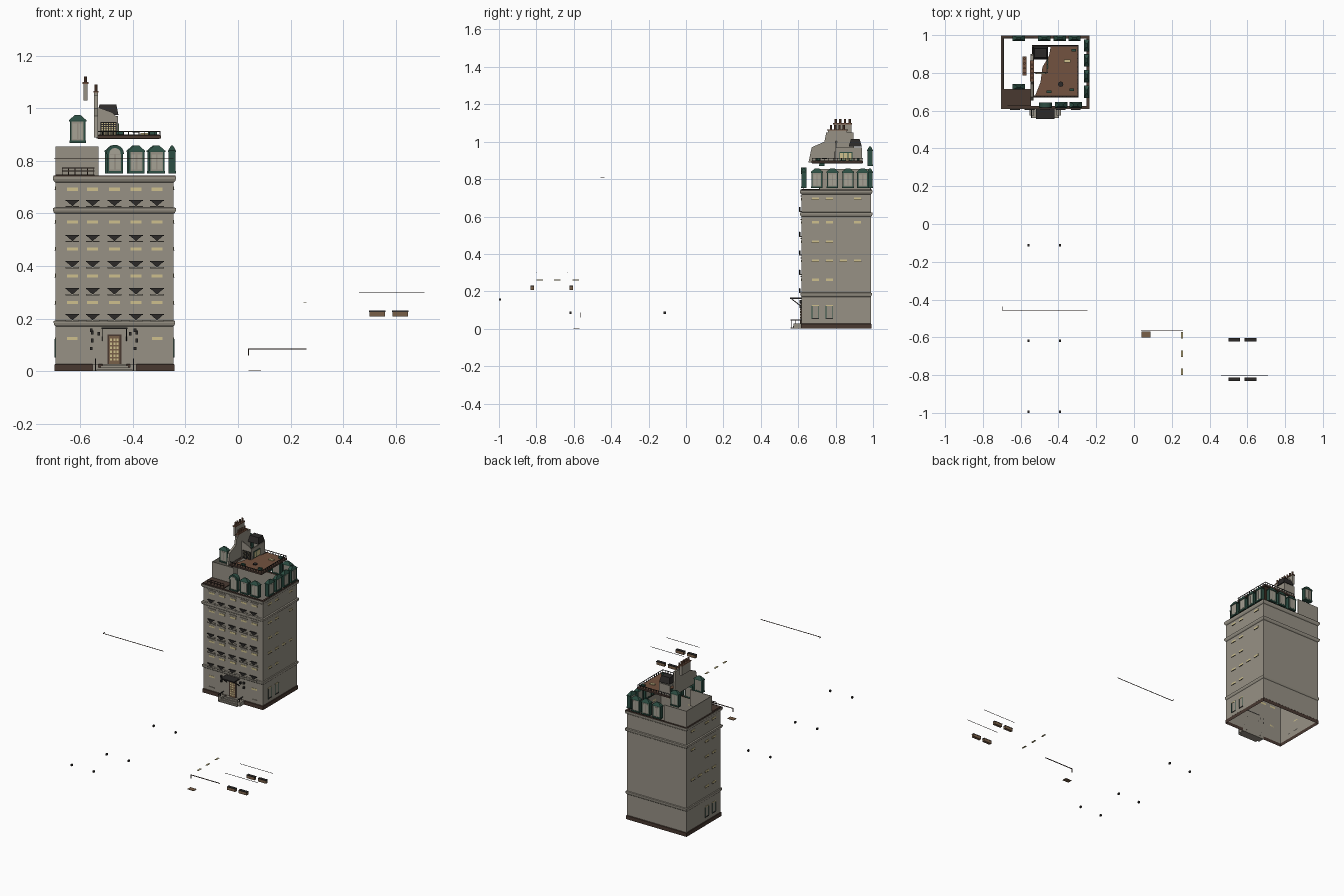
import bpy, bmesh, math
from mathutils import Matrix, Vector

if "Cube" in bpy.data.objects:
    bpy.data.objects.remove(bpy.data.objects["Cube"])

COL = {"stone": (.31, .285, .235), "dark_brown": (.065, .04, .03), "terrace_brown": (.17, .085, .05),
       "lit_beige": (.62, .53, .27), "copper_green": (.025, .075, .055), "iron": (.025, .023, .022),
       "light_trim": (.38, .36, .30), "crate_brown": (.19, .115, .065)}
MATS = {}
for n, c in COL.items():
    MATS[n] = bpy.data.materials.new(n)
    MATS[n].diffuse_color = (*c, 1)
PARTS = {}
I = Matrix.Identity(4)


def bm_for(name, mat):
    return PARTS.setdefault((name, mat), bmesh.new())


def prism(name, mat, pts, a, b, axis="z", M=I, caps=True):
    """Polygon extruded from a to b along an axis."""
    bm = bm_for(name, mat)
    def at(p, t):
        v = {"z": (p[0], p[1], t), "y": (p[0], t, p[1]), "x": (t, p[0], p[1])}[axis]
        return bm.verts.new(M @ Vector(v))
    lo, hi = [at(p, a) for p in pts], [at(p, b) for p in pts]
    n = len(pts)
    for i in range(n):
        bm.faces.new((lo[i], lo[(i + 1) % n], hi[(i + 1) % n], hi[i]))
    if caps:
        bm.faces.new(lo[::-1])
        bm.faces.new(hi)


def box(name, mat, x0, x1, y0, y1, z0, z1, M=I, caps=True):
    prism(name, mat, [(x0, y0), (x1, y0), (x1, y1), (x0, y1)], z0, z1, "z", M, caps)


def ring(name, mat, x0, x1, y0, y1, prof):
    """Profile of (offset, z) swept round a rectangle."""
    bm = bm_for(name, mat)
    rows = [[bm.verts.new(p) for p in ((x0 - o, y0 - o, z), (x1 + o, y0 - o, z),
                                       (x1 + o, y1 + o, z), (x0 - o, y1 + o, z))] for o, z in prof]
    for r, s in zip(rows, rows[1:]):
        for i in range(4):
            j = (i + 1) % 4
            bm.faces.new((r[i], r[j], s[j], s[i]))


def frustum(name, mat, x0, x1, y0, y1, z0, z1, ix, iy, M=I):
    bm = bm_for(name, mat)
    lo = [bm.verts.new(M @ Vector(p)) for p in ((x0, y0, z0), (x1, y0, z0), (x1, y1, z0), (x0, y1, z0))]
    hi = [bm.verts.new(M @ Vector(p)) for p in ((x0 + ix, y0 + iy, z1), (x1 - ix, y0 + iy, z1),
                                               (x1 - ix, y1 - iy, z1), (x0 + ix, y1 - iy, z1))]
    for i in range(4):
        bm.faces.new((lo[i], lo[(i + 1) % 4], hi[(i + 1) % 4], hi[i]))
    bm.faces.new(hi)
    bm.faces.new(lo[::-1])


def circle(cx, cy, r, n=12, a0=0, a1=2 * math.pi):
    return [(cx + r * math.cos(a0 + (a1 - a0) * i / n), cy + r * math.sin(a0 + (a1 - a0) * i / n)) for i in range(n)]


def place(x, y, z, deg):
    return Matrix.Translation((x, y, z)) @ Matrix.Rotation(math.radians(deg), 4, "Z")


X0, X1, Y0, Y1 = -.695, -.245, .618, .988
# main shell, open above and below, with plinth and cornices
box("main_walls", "stone", X0, X1, Y0, Y1, .02, .74, caps=False)
ring("plinth", "dark_brown", X0, X1, Y0, Y1, [(.003, 0), (.003, .025), (0, .028)])
for z, h, o in ((.175, .016, .006), (.603, .018, .009), (.722, .018, .009)):
    ring("cornices", "stone", X0, X1, Y0, Y1, [(0, z - .004), (o * .6, z), (o, z + h * .5), (o, z + h), (0, z + h + .002)])
ring("parapet_cap", "dark_brown", X0, X1, Y0, Y1, [(.007, .7405), (.007, .745), (-.006, .745), (-.006, .738)])

# front windows, sills and balconies
COLS = (-.63, -.553, -.47, -.388, -.308)
ROWS = (.692, .568, .465, .362, .262)
for x in COLS:
    for z, zb in zip(ROWS, (.638, .505, .405, .302, .204)):
        box("front_windows", "lit_beige", x - .021, x + .021, Y0 - .002, Y0, z - .006, z + .006)
        box("window_heads", "stone", x - .026, x + .026, Y0 - .005, Y0, z + .014, z + .02)
        box("balcony_slabs", "stone", x - .026, x + .026, Y0 - .015, Y0, zb - .014, zb - .009)
        prism("balcony_baskets", "iron", [(x - .025, zb + .012), (x, zb - .01), (x + .025, zb + .012)],
              Y0 - .013, Y0 - .006, "y")
        box("balcony_rails", "iron", x - .026, x + .026, Y0 - .015, Y0 - .012, zb + .01, zb + .014)
    if abs(x + .47) > .1:
        box("front_windows", "lit_beige", x - .02, x + .02, Y0 - .002, Y0, .118, .13)
        box("base_sills", "stone", x - .02, x + .02, Y0 - .004, Y0, .05, .054)

# side windows on right and left walls
YS = (.692, .767, .842, .917)
PAT = {.697: (0, 1, 3), .57: (0, 1, 3), .467: (0, 1), .365: (0, 1, 2, 3), .262: (0, 1)}
for xs, deg in ((X1, 90), (X0, -90)):
    for z, cs in PAT.items():
        for c in cs:
            M = place(xs, YS[c], z, deg)
            box("side_windows", "lit_beige", -.019, .019, -.002, 0, -.006, .006, M)
            box("side_window_rims", "iron", -.02, .02, -.003, 0, -.008, -.006, M)
    for c in (0, 1):
        M = place(xs, YS[c], 0, deg)
        box("side_windows", "lit_beige", -.018, .018, -.002, 0, .122, .128, M)
        box("side_base_frames", "copper_green", -.02, -.017, -.003, 0, .055, .122, M)
        box("side_base_frames", "copper_green", .017, .02, -.003, 0, .055, .122, M)
        box("side_base_frames", "iron", -.02, .02, -.003, 0, .052, .057, M)

# entrance: steps, door, canopy, lamps
for i in range(4):
    box("entrance_steps", "stone", -.515 - .008 * (3 - i), -.425 + .008 * (3 - i), .56 + .013 * i, Y0, .007 * i, .007 * (i + 1))
for s in (-1, 1):
    x = -.47 + s * .072
    box("stair_walls", "stone", x - .012, x + .012, .575, Y0, 0, .027)
    box("stair_rails", "iron", x - .002, x + .002, .56, Y0, .045, .049)
    for y in (.562, .585, .61):
        box("stair_rails", "iron", x - .0015, x + .0015, y - .0015, y + .0015, 0, .047)
    for xx, z in ((.085, .11), (.085, .14), (.06, .135)):
        c = -.47 + s * xx
        box("wall_lamps", "iron", c - .005, c + .005, Y0 - .012, Y0, z, z + .014)
    prism("canopy_struts", "iron", [(Y0, .115), (Y0, .122), (.56, .165), (.56, .16)],
          -.47 + s * .046 - .0015, -.47 + s * .046 + .0015, "x")
box("door_frame", "dark_brown", -.497, -.443, Y0 - .005, Y0, .026, .14)
box("door", "crate_brown", -.49, -.45, Y0 - .007, Y0 - .004, .028, .134)
for i in range(3):
    for k in range(6):
        box("door_panes", "lit_beige", -.487 + i * .0125, -.479 + i * .0125, Y0 - .008, Y0 - .006, .04 + k * .015, .049 + k * .015)
box("canopy", "iron", -.52, -.42, .556, Y0, .16, .167)

# attic at the left: set-back wall, side, back panel, small brown terrace
AF = .712
box("attic_walls", "stone", X0, X0 + .004, AF, Y1, .745, .855)
box("attic_walls", "stone", X0, -.53, AF, AF + .004, .745, .855)
box("attic_walls", "stone", X0, -.53, Y1 - .004, Y1, .745, .855)
box("attic_terrace", "dark_brown", X0, -.545, Y0, AF, .742, .748)
for z in (.76, .772):
    box("attic_railing", "dark_brown", X0 + .025, -.545, Y0 + .01, Y0 + .013, z, z + .003)
for i in range(6):
    box("attic_railing", "dark_brown", -.67 + i * .024, -.667 + i * .024, Y0 + .01, Y0 + .013, .748, .775)


def dormer(x, y, z, deg, arched=False):
    M = place(x, y, z, deg)
    box("dormer_bodies", "stone", -.024, .024, -.011, .012, 0, .082, M)
    for s in (-1, 1):
        box("dormer_frames", "copper_green", s * .0265 - .0035, s * .0265 + .0035, -.013, .014, 0, .08, M)
        box("dormer_panes", "light_trim", s * .011 - .008, s * .011 + .008, -.012, -.011, .012, .07, M)
    box("dormer_sills", "copper_green", -.031, .031, -.015, .014, -.003, .006, M)
    if arched:
        prism("arched_dormer_roof", "copper_green", circle(0, .072, .034, 12, 0, math.pi) + [(-.034, .072)], -.014, .014, "y", M)
        prism("arched_dormer_pane", "light_trim", circle(0, .072, .022, 12, 0, math.pi) + [(-.022, .072)], -.016, -.013, "y", M)
    else:
        box("dormer_eaves", "copper_green", -.033, .033, -.015, .015, .078, .084, M)
        frustum("dormer_roofs", "copper_green", -.032, .032, -.015, .015, .084, .103, .022, .011, M)


# dormers round the roof edge, and two higher on the left
dormer(-.468, .63, .755, 0, True)
for x in (-.386, -.309):
    dormer(x, .63, .755, 0)
for y in (.70, .783, .866, .945):
    dormer(-.251, y, .755, 90)
for x in (-.475, -.392, -.315):
    dormer(x, .984, .755, 180)
dormer(-.61, .727, .872, 0)
dormer(-.61, .984, .872, 180)

# roof terrace with cut corner, edge and railing
FL = [(-.525, .675), (-.295, .675), (-.295, .945), (-.44, .945), (-.45, .89), (-.485, .83), (-.495, .75)]
prism("roof_terrace", "terrace_brown", FL, .892, .898)
ring("terrace_edge", "dark_brown", -.535, -.297, .675, .943, [(-.006, .883), (.004, .886), (.004, .897), (-.006, .9)])
ring("terrace_rail", "iron", -.535, -.297, .675, .943, [(0, .91), (.002, .91), (.002, .914), (0, .914)])
for i in range(13):
    x, y = -.535 + .238 * i / 12, .675 + .268 * i / 12
    for px, py in ((x, .675), (x, .943), (-.297, y)):
        box("terrace_posts", "iron", px - .0015, px + .0015, py - .0015, py + .0015, .897, .911)
prism("terrace_table", "iron", circle(-.388, .74, .014), .908, .914)
for x, y in ((-.33, .71), (-.45, .70), (-.32, .92)):
    box("planters", "copper_green", x - .012, x + .012, y - .007, y + .007, .898, .912)
box("terrace_skylight", "lit_beige", -.37, -.335, .855, .872, .9, .906)

# penthouse: tall sloped side wall, front gable, lattice window
prism("penthouse_side", "stone", [(.655, .89), (.672, .97), (.74, 1.0), (.75, 1.05), (.895, 1.05), (.90, .89)], -.547, -.533, "x")
prism("penthouse_front", "stone", [(-.535, .89), (-.455, .89), (-.458, .965), (-.48, .985), (-.535, 1.005)], .80, .806, "y")
prism("penthouse_right", "stone", [(.80, .89), (.94, .89), (.94, .97), (.80, .97)], -.463, -.457, "x")
box("penthouse_back", "stone", -.54, -.457, .936, .942, .89, .97)
box("lattice_back", "lit_beige", -.52, -.465, .797, .8, .9, .945)
for i in range(7):
    box("lattice_bars", "iron", -.523 + i * .0095, -.519 + i * .0095, .793, .798, .897, .948)
    box("lattice_bars", "iron", -.523, -.462, .793, .798, .897 + i * .008, .9 + i * .008)
box("side_lattice", "copper_green", -.457, -.454, .82, .89, .9, .945)
for i in range(3):
    box("side_lattice_panes", "lit_beige", -.455, -.452, .824 + .022 * i, .842 + .022 * i, .905, .94)
frustum("dark_roof", "iron", -.535, -.455, .87, .94, .975, 1.015, .008, .012)

# chimneys and pots
box("penthouse_chimney", "stone", -.548, -.532, .76, .86, 1.05, 1.065)
box("chimney_caps", "terrace_brown", -.55, -.53, .755, .865, 1.06, 1.066)
box("left_chimney", "stone", -.588, -.572, .79, .885, 1.03, 1.095)
box("chimney_caps", "terrace_brown", -.591, -.569, .787, .888, 1.093, 1.1)
for i in range(4):
    prism("chimney_pots", "terrace_brown", circle(-.54, .775 + .023 * i, .006, 8), 1.065, 1.09)
    prism("chimney_pots", "terrace_brown", circle(-.58, .80 + .025 * i, .006, 8), 1.1, 1.122)

# loose street pieces: wires, crates, plates, small lamps
box("long_wire", "dark_brown", X0 - .005, X1, -.457, -.454, .809, .812)
box("long_wire", "dark_brown", X0 - .005, X0 - .002, -.457, -.437, .809, .812)
for y in (-.635, -.80):
    box("short_wires", "iron", .46, .71, y - .001, y + .001, .299, .301)
box("pipe", "dark_brown", .04, .26, -.567, -.563, .083, .087)
box("pipe", "dark_brown", .038, .042, -.567, -.563, .06, .087)
box("ground_plate", "crate_brown", .04, .087, -.602, -.57, 0, .003)
for y in (-.59, -.688, -.782):
    box("lit_plates", "lit_beige", .249, .26, y - .017, y + .017, .259, .262)
for y in (-.613, -.822):
    for x in (.53, .617):
        box("crates", "crate_brown", x - .03, x + .03, y - .009, y + .009, .208, .226)
        box("crate_tops", "iron", x - .031, x + .031, y - .01, y + .01, .226, .23)
for x in (-.558, -.392):
    for y, z in ((-.113, .08), (-.618, .08), (-.994, .15)):
        box("street_lamps", "iron", x - .005, x + .005, y - .006, y + .006, z, z + .012)

# turn the gathered parts into objects
used = set()
for (name, mat), bm in PARTS.items():
    bmesh.ops.recalc_face_normals(bm, faces=bm.faces)
    me = bpy.data.meshes.new(name)
    bm.to_mesh(me)
    bm.free()
    me.materials.append(MATS[mat])
    label = name if name not in used else name + "_" + mat
    used.add(name)
    bpy.context.collection.objects.link(bpy.data.objects.new(label, me))

for m in bpy.data.materials:
    if m.users and not m.is_grease_pencil:
        m.use_nodes = True
        m.node_tree.nodes["Principled BSDF"].inputs["Base Color"].default_value = m.diffuse_color
